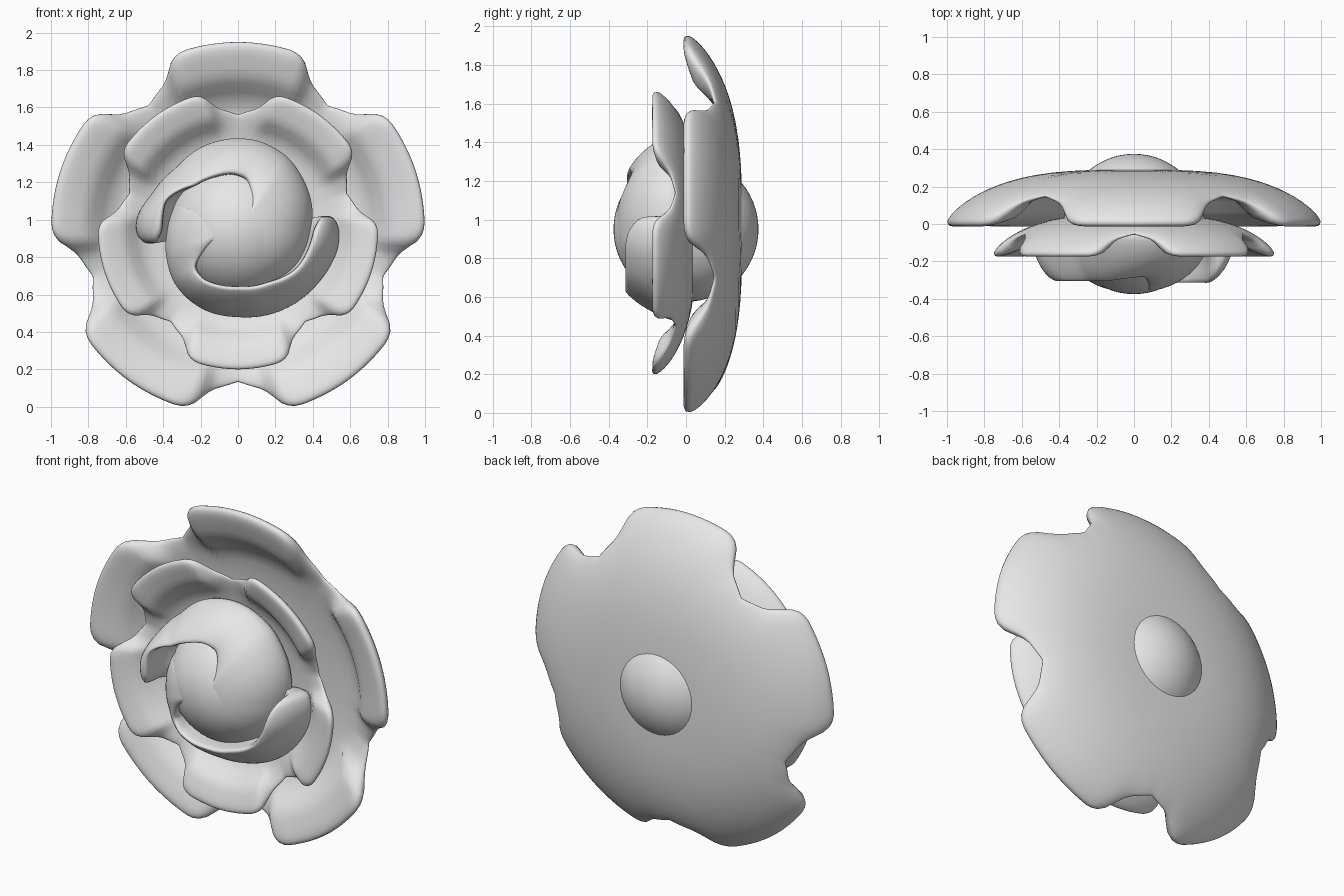
import bpy, bmesh, math

old = bpy.data.objects.get("Cube")
if old:
    bpy.data.objects.remove(old, do_unlink=True)

CZ = 0.95  # height of the flower's axis

grey = bpy.data.materials.new("light_grey")
grey.use_nodes = True
grey.diffuse_color = (0.8, 0.8, 0.8, 1)
grey.node_tree.nodes["Principled BSDF"].inputs["Base Color"].default_value = (0.8, 0.8, 0.8, 1)


def smoothstep(a, b, x):
    t = min(1, max(0, (x - a) / (b - a)))
    return t * t * (3 - 2 * t)


def lookup(keys, x):
    """Interpolate a short list of (position, value...) keys."""
    if x <= keys[0][0]:
        return keys[0][1:]
    for p, q in zip(keys, keys[1:]):
        if x <= q[0]:
            t = (x - p[0]) / (q[0] - p[0])
            return [u + (v - u) * t for u, v in zip(p[1:], q[1:])]
    return keys[-1][1:]


def loft(name, sections, closed, subdiv=0):
    """Join closed (radius, depth) sections, each set at its own angle."""
    bm = bmesh.new()
    loops = [[bm.verts.new((r * math.cos(a), y, CZ + r * math.sin(a))) for r, y in sec]
             for a, sec in sections]
    n = len(loops[0])
    pairs = list(zip(loops, loops[1:]))
    if closed:
        pairs.append((loops[-1], loops[0]))
    for l0, l1 in pairs:
        for i in range(n):
            j = (i + 1) % n
            bm.faces.new((l0[i], l0[j], l1[j], l1[i]))
    if not closed:
        bm.faces.new(loops[0])
        bm.faces.new(loops[-1])
    bmesh.ops.recalc_face_normals(bm, faces=bm.faces)
    mesh = bpy.data.meshes.new(name)
    bm.to_mesh(mesh)
    bm.free()
    mesh.materials.append(grey)
    mesh.shade_smooth()
    obj = bpy.data.objects.new(name, mesh)
    bpy.context.collection.objects.link(obj)
    if subdiv:
        mod = obj.modifiers.new("smooth", 'SUBSURF')
        mod.levels = mod.render_levels = subdiv
    return obj


# Petal bowls: five lobes with puffed lips, thin in the notches
OUTLINE = [(0, 1.0), (17, 0.998), (20, 0.985), (22, 0.962), (25, 0.895),
           (28, 0.86), (32, 0.838), (35, 0.82), (36, 0.815)]
RINGS = [0.1, 0.2, 0.26, 0.35, 0.45, 0.55, 0.62, 0.68, 0.73, 0.78, 0.82, 0.86,
         0.9, 0.93, 0.955, 0.975, 0.99, 0.997]


def petal_bowl(name, tip_angle, scale, shift):
    sections = []
    for deg in range(0, 360, 2):
        off = abs((deg - tip_angle + 36) % 72 - 36)
        edge = sum(lookup(OUTLINE, abs(off + k))[0] for k in (-1, 0, 1)) / 3
        lobe = smoothstep(0.81, 0.96, edge)

        def point(s, side):
            r = s * edge
            back = 0.29 - 0.235 * r ** 3.3
            thick = 0.06 + 0.09 * lobe * smoothstep(0.66, 0.83, r)
            # the lip rounds over mostly towards the front
            share, falloff = (0.3, 14) if side > 0 else (-0.7, 7)
            y = back + thick * (share * math.sqrt(1 - s ** falloff) - 0.3)
            return r * scale, y * scale + shift

        sec = [point(s, 1) for s in RINGS] + [point(1, 1)]
        sec += [point(s, -1) for s in reversed(RINGS)]
        sections.append((math.radians(deg), sec))
    return loft(name, sections, True)


petal_bowl("outer_petals", 90, 1.0, 0.0)
petal_bowl("inner_petals", 54, 0.75, -0.165)

# Round centre that also shows at the back
bpy.ops.mesh.primitive_uv_sphere_add(segments=64, ring_count=32, radius=0.375, location=(0, 0, CZ))
centre = bpy.context.object
centre.name = "flower_centre"
centre.data.materials.append(grey)
centre.data.shade_smooth()


# Curled petals wrapped around the centre.
# Keys are angle, outer radius, lip radius, lip depth, roundness of the outer wall.
def curl(name, keys):
    start, end = keys[0][0], keys[-1][0]
    steps = int((end - start) / 5)
    sections = []
    for i in range(steps + 1):
        deg = start + (end - start) * i / steps
        ro, rl, y, power = lookup(keys, deg)
        base = -0.05
        sec = [(0.28, 0.0), (ro * 0.9, -0.005)]
        for k in range(8):
            t = math.radians(90 * k / 7)
            sec.append((rl + (ro - rl) * max(0, math.cos(t)) ** (2 / power),
                        base + (y - base) * math.sin(t) ** (2 / power)))
        sec += [(rl - 0.01, y + 0.05), (rl, -0.12), (0.28, -0.03)]
        sections.append((math.radians(deg), sec))
    return loft(name, sections, False, 1)


curl("upper_curled_petal", [
    (-70, 0.35, 0.03, -0.36, 2), (-30, 0.38, 0.03, -0.365, 2), (0, 0.40, 0.03, -0.365, 2),
    (40, 0.45, 0.03, -0.365, 2), (55, 0.475, 0.06, -0.362, 1.9), (78, 0.49, 0.27, -0.285, 1.7),
    (95, 0.49, 0.30, -0.295, 1.5), (115, 0.485, 0.31, -0.31, 1.4), (135, 0.47, 0.33, -0.31, 1.5),
    (158, 0.50, 0.42, -0.31, 1.7), (173, 0.55, 0.41, -0.31, 1.8), (182, 0.55, 0.41, -0.30, 1.8),
    (187, 0.535, 0.43, -0.28, 1.8), (190, 0.50, 0.46, -0.24, 1.8)])
curl("lower_curled_petal", [
    (155, 0.36, 0.03, -0.36, 2), (190, 0.40, 0.03, -0.365, 2), (203, 0.42, 0.10, -0.355, 1.9),
    (220, 0.45, 0.31, -0.28, 1.6), (235, 0.465, 0.33, -0.30, 1.4),
    (250, 0.475, 0.32, -0.315, 1.3), (270, 0.475, 0.31, -0.32, 1.3), (300, 0.50, 0.33, -0.32, 1.35),
    (325, 0.52, 0.38, -0.32, 1.5), (350, 0.55, 0.40, -0.32, 1.6), (360, 0.545, 0.41, -0.30, 1.7),
    (365, 0.53, 0.43, -0.27, 1.8), (369, 0.51, 0.46, -0.23, 1.8)])
